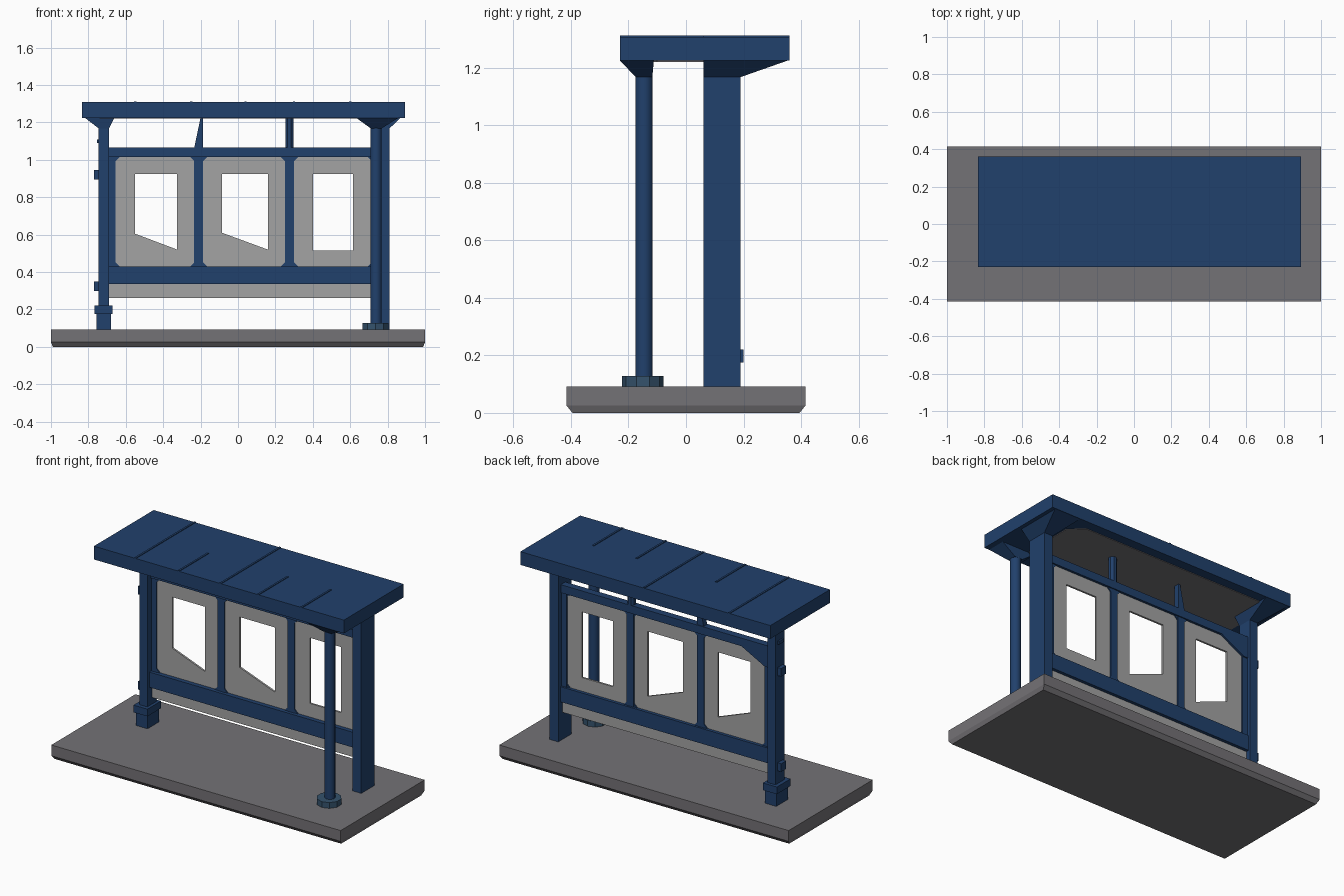
import bpy, bmesh, math

if "Cube" in bpy.data.objects:
    bpy.data.objects.remove(bpy.data.objects["Cube"])


def material(name, rgb):
    m = bpy.data.materials.new(name)
    m.diffuse_color = (*rgb, 1)
    m.use_nodes = True
    m.node_tree.nodes["Principled BSDF"].inputs["Base Color"].default_value = m.diffuse_color
    return m


BLUE = material("navy_blue", (0.015, 0.052, 0.15))
STEEL = material("steel_blue", (0.035, 0.085, 0.15))
STONE = material("stone_grey", (0.175, 0.168, 0.18))
PANEL = material("panel_grey", (0.37, 0.37, 0.37))


def finish(bm, name, mat):
    bmesh.ops.recalc_face_normals(bm, faces=bm.faces)
    me = bpy.data.meshes.new(name)
    bm.to_mesh(me)
    bm.free()
    me.materials.append(mat)
    ob = bpy.data.objects.new(name, me)
    bpy.context.collection.objects.link(ob)
    return ob


def loft(name, bottom, top, mat):
    """Closed solid between two loops of points."""
    bm = bmesh.new()
    a = [bm.verts.new(p) for p in bottom]
    b = [bm.verts.new(p) for p in top]
    bm.faces.new(a)
    bm.faces.new(b)
    for i in range(len(a)):
        j = (i + 1) % len(a)
        bm.faces.new((a[i], a[j], b[j], b[i]))
    return finish(bm, name, mat)


def rect(x0, x1, y0, y1, z):
    return [(x0, y0, z), (x1, y0, z), (x1, y1, z), (x0, y1, z)]


def box(name, x0, x1, y0, y1, z0, z1, mat=BLUE):
    return loft(name, rect(x0, x1, y0, y1, z0), rect(x0, x1, y0, y1, z1), mat)


def plate(name, pts, y0, y1, mat=BLUE):
    """Upright plate from an x-z outline."""
    return loft(name, [(x, y0, z) for x, z in pts], [(x, y1, z) for x, z in pts], mat)


def cylinder(name, x, y, r, z0, z1, sides, mat):
    ring = [(x + r * math.cos(2 * math.pi * (i + .5) / sides),
             y + r * math.sin(2 * math.pi * (i + .5) / sides)) for i in range(sides)]
    return loft(name, [(*p, z0) for p in ring], [(*p, z1) for p in ring], mat)


def window_panel(name, outer, inner, y0, y1):
    """Upright panel with a four-sided opening."""
    bm = bmesh.new()
    loops = [[bm.verts.new((x, y, z)) for x, z in pts]
             for y in (y0, y1) for pts in (outer, inner)]
    fo, fi, bo, bi = loops
    for i in range(4):
        j = (i + 1) % 4
        for p, q in ((fo, fi), (bo, bi), (fo, bo), (fi, bi)):
            bm.faces.new((p[i], p[j], q[j], q[i]))
    return finish(bm, name, PANEL)


# Platform with softened lower edges
base = loft("platform", rect(-0.99, 0.99, -0.395, 0.395, 0), rect(-1, 1, -0.415, 0.415, 0.025), STONE)
box("platform_top", -1, 1, -0.415, 0.415, 0.025, 0.092, STONE)

# Roof slab, raised seams and grey ceiling
box("roof", -0.835, 0.893, -0.23, 0.36, 1.225, 1.308)
for i, (x, y0, y1) in enumerate([(-0.55, -0.23, 0.36), (-0.25, -0.23, 0.06), (0.04, -0.23, 0.36),
                                 (0.30, -0.23, 0.06), (0.60, -0.23, 0.06)]):
    box(f"roof_seam_{i}", x - 0.006, x + 0.006, y0, y1, 1.306, 1.312)
ceiling = [(-0.66, -0.18), (0.60, -0.18), (0.68, -0.10), (0.68, 0.22), (0.60, 0.30),
           (-0.66, 0.30), (-0.74, 0.22), (-0.74, -0.10)]
loft("ceiling", [(*p, 1.221) for p in ceiling], [(*p, 1.228) for p in ceiling], STONE)

# Posts and their feet
box("right_post", 0.75, 0.81, 0.06, 0.19, 0.09, 1.23)
box("left_post", -0.745, -0.69, 0.09, 0.18, 0.09, 1.23)
post = cylinder("front_post", 0.738, -0.146, 0.031, 0.12, 1.23, 12, BLUE)
foot = cylinder("front_post_foot", 0.735, -0.15, 0.072, 0.09, 0.128, 10, STEEL)
for f in post.data.polygons:
    f.use_smooth = len(f.vertices) == 4
box("left_post_foot", -0.757, -0.678, 0.075, 0.19, 0.09, 0.19)
box("left_post_collar", -0.768, -0.672, 0.065, 0.2, 0.175, 0.22)
for i, (z0, z1) in enumerate([(0.30, 0.35), (0.895, 0.945), (1.09, 1.11)]):
    box(f"left_post_clip_{i}", -0.77 if i < 2 else -0.755, -0.74, 0.11, 0.16, z0, z1)

# Flared brackets under the roof
for name, low, high in [
    ("right_bracket", (0.75, 0.81, 0.06, 0.19), (0.69, 0.87, 0.06, 0.355)),
    ("left_bracket", (-0.745, -0.69, 0.09, 0.18), (-0.82, -0.66, 0.08, 0.355)),
    ("front_bracket", (0.71, 0.768, -0.175, -0.117), (0.63, 0.86, -0.23, -0.112)),
]:
    loft(name, rect(*low, 1.168), rect(*high, 1.226), BLUE)

# Wall frame: rails, stiles and struts to the roof
box("top_rail", -0.70, 0.76, 0.12, 0.165, 1.015, 1.065)
box("bottom_rail", -0.70, 0.76, 0.11, 0.17, 0.335, 0.43)
box("left_stile", -0.70, -0.655, 0.13, 0.158, 0.42, 1.03)
box("right_stile", 0.715, 0.76, 0.13, 0.158, 0.42, 1.03)
for i, x in enumerate((-0.21, 0.275)):
    box(f"divider_{i}", x - 0.024, x + 0.024, 0.13, 0.158, 0.42, 1.03)
plate("left_strut", [(-0.235, 1.06), (-0.188, 1.06), (-0.188, 1.226), (-0.2, 1.226)], 0.125, 0.16)
cylinder("right_strut", 0.275, 0.143, 0.024, 1.06, 1.226, 8, BLUE)
plate("rear_corner_gusset", [(-0.69, 1.03), (-0.47, 1.03), (-0.66, 0.93), (-0.69, 0.93)], 0.152, 0.165)

# Three panels with openings, and rounded-off frame corners
bays = [(-0.655, -0.234, -0.55, -0.325, 0.605, 0.52),
        (-0.186, 0.251, -0.085, 0.16, 0.61, 0.52),
        (0.299, 0.715, 0.40, 0.615, 0.515, 0.515)]
ZB, ZT, C = 0.43, 1.015, 0.022
for i, (x0, x1, a, b, zl, zr) in enumerate(bays):
    window_panel(f"panel_{i}", [(x0 - .01, ZB - .01), (x1 + .01, ZB - .01), (x1 + .01, ZT + .01), (x0 - .01, ZT + .01)],
                 [(a, zl), (b, zr), (b, 0.925), (a, 0.925)], 0.138, 0.150)
    for j, (x, z, sx, sz) in enumerate([(x0, ZB, 1, 1), (x1, ZB, -1, 1), (x0, ZT, 1, -1), (x1, ZT, -1, -1)]):
        plate(f"frame_corner_{i}_{j}", [(x, z), (x + sx * C, z), (x, z + sz * C)], 0.132, 0.156)

# Grey skirt below the wall
box("skirt", -0.69, 0.75, 0.135, 0.15, 0.262, 0.34, PANEL)
